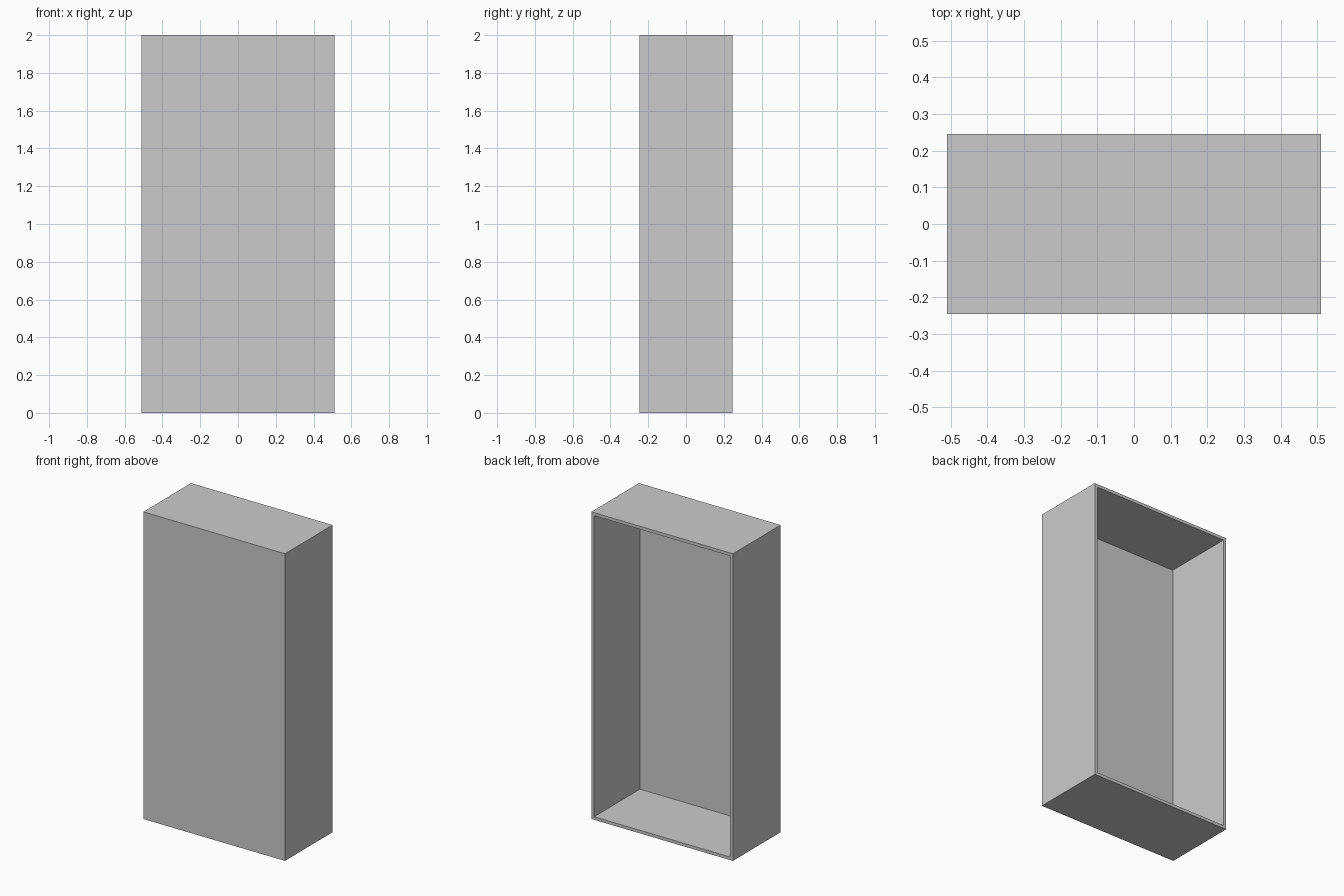
import bpy, bmesh
from mathutils import Matrix, Vector

if "Cube" in bpy.data.objects:
    bpy.data.objects.remove(bpy.data.objects["Cube"])

WIDTH, DEPTH, HEIGHT, WALL = 1.02, 0.49, 2.0, 0.02

# Solid cabinet block standing on the ground
bm = bmesh.new()
bmesh.ops.create_cube(bm, size=1, matrix=Matrix.Translation((0, 0, HEIGHT / 2))
                      @ Matrix.Diagonal((WIDTH, DEPTH, HEIGHT, 1)))

# Open back: inset a rim, then push the panel in to leave thin walls
bm.normal_update()
back = max(bm.faces, key=lambda f: f.normal.y)
bmesh.ops.inset_region(bm, faces=[back], thickness=WALL, use_even_offset=True)
inner = bmesh.ops.extrude_discrete_faces(bm, faces=[back])["faces"][0]
bmesh.ops.translate(bm, verts=inner.verts, vec=Vector((0, WALL - DEPTH, 0)))
bmesh.ops.recalc_face_normals(bm, faces=bm.faces)

mesh = bpy.data.meshes.new("open_cabinet")
bm.to_mesh(mesh)
bm.free()
bpy.context.collection.objects.link(bpy.data.objects.new("open_cabinet", mesh))
